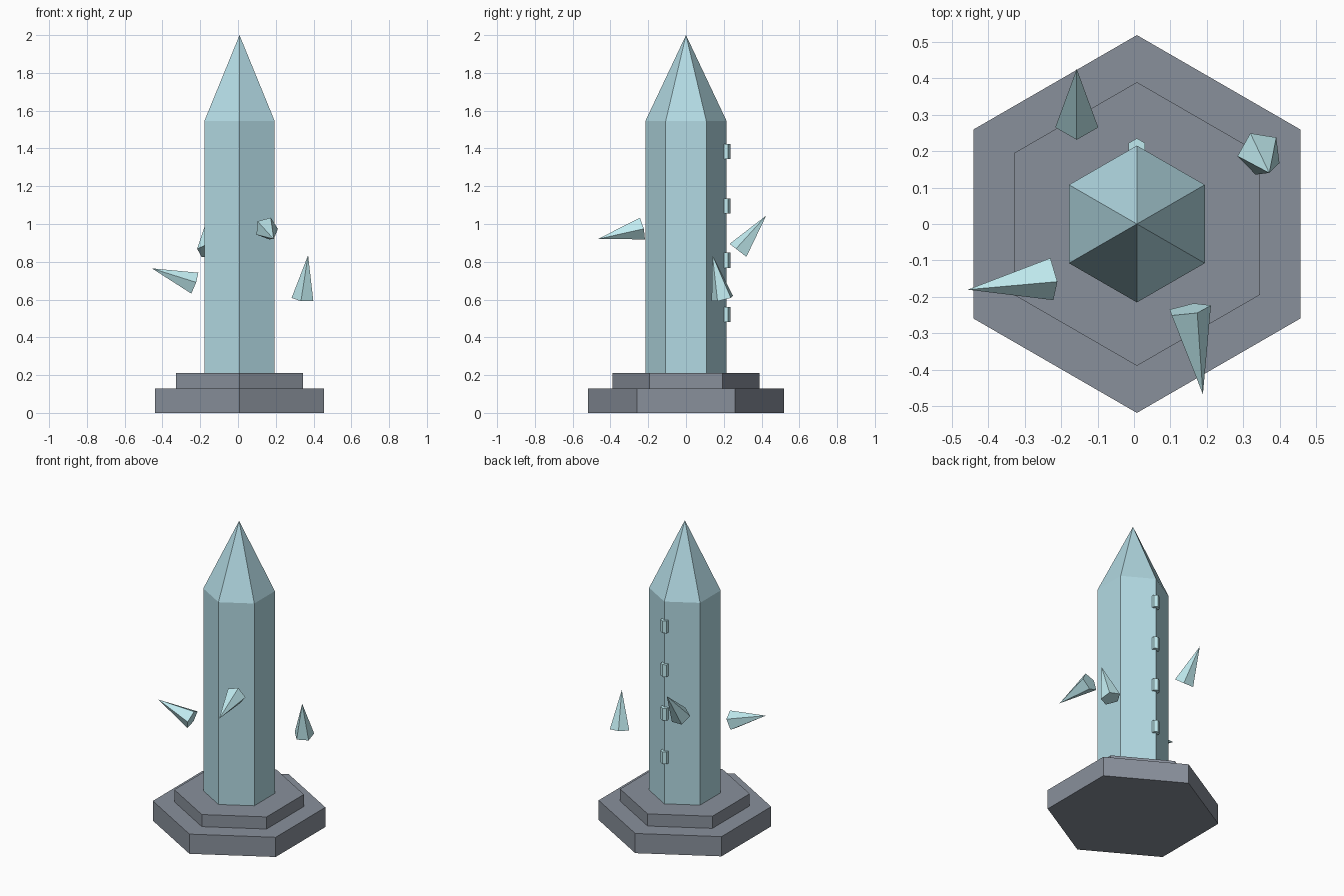
import bpy, bmesh
from math import sin, cos, pi
from mathutils import Vector

if "Cube" in bpy.data.objects:
    bpy.data.objects.remove(bpy.data.objects["Cube"])

CX = 0.008  # axis of the monument


def material(name, color):
    m = bpy.data.materials.new(name)
    m.diffuse_color = (*color, 1)
    m.use_nodes = True
    m.node_tree.nodes["Principled BSDF"].inputs["Base Color"].default_value = m.diffuse_color
    return m


STONE = material("stone", (0.25, 0.28, 0.33))
CRYSTAL = material("crystal", (0.45, 0.70, 0.77))
PALE = material("pale_crystal", (0.53, 0.83, 0.87))


def make(name, bm, mat):
    bmesh.ops.recalc_face_normals(bm, faces=bm.faces)
    me = bpy.data.meshes.new(name)
    bm.to_mesh(me)
    bm.free()
    me.materials.append(mat)
    ob = bpy.data.objects.new(name, me)
    bpy.context.collection.objects.link(ob)
    return ob


def hexagon(r, z, y=0.0):
    return [(CX + r * sin(i * pi / 3), y + r * cos(i * pi / 3), z) for i in range(6)]


def hex_prism(name, r, z0, z1, mat, y=0.0, apex=None):
    """Hexagonal prism with corners on the y axis, optionally ending in a point."""
    bm = bmesh.new()
    lo = [bm.verts.new(p) for p in hexagon(r, z0, y)]
    hi = [bm.verts.new(p) for p in hexagon(r, z1, y)]
    bm.faces.new(lo)
    tip = bm.verts.new((CX, y, apex)) if apex else None
    for i in range(6):
        j = (i + 1) % 6
        bm.faces.new((lo[i], lo[j], hi[j], hi[i]))
        if tip:
            bm.faces.new((hi[i], hi[j], tip))
    if not tip:
        bm.faces.new(hi)
    return make(name, bm, mat)


def shard(name, base, tip, corner, r=0.062):
    """Five-sided spike; corner fixes the roll of the base."""
    base, tip, corner = Vector(base), Vector(tip), Vector(corner)
    axis = (tip - base).normalized()
    u = corner - base
    u = (u - axis * u.dot(axis)).normalized()
    v = axis.cross(u)
    bm = bmesh.new()
    ring = [bm.verts.new(base + r * (u * cos(a) + v * sin(a)))
            for a in (2 * pi * i / 5 for i in range(5))]
    top = bm.verts.new(tip)
    bm.faces.new(ring)
    for i in range(5):
        bm.faces.new((ring[i], ring[(i + 1) % 5], top))
    return make(name, bm, mat=PALE)


# Stepped base
hex_prism("base_lower", 0.518, 0.0, 0.13, STONE)
hex_prism("base_upper", 0.389, 0.13, 0.21, STONE)

# Pointed column
hex_prism("column", 0.215, 0.21, 1.545, CRYSTAL, apex=2.0)

# Small studs up the back corner
for i in range(4):
    z = 0.52 + i * 0.288
    hex_prism(f"stud_{i + 1}", 0.026, z - 0.04, z + 0.04, PALE, y=0.209)

# Floating shards
shard("shard_left", (-0.232, -0.148, 0.685), (-0.456, -0.180, 0.765), (-0.21, -0.158, 0.742))
shard("shard_front", (0.150, -0.234, 0.977), (0.189, -0.467, 0.920), (0.21, -0.222, 0.975))
shard("shard_back", (-0.157, 0.280, 0.857), (-0.157, 0.425, 1.045), (-0.157, 0.23, 0.895))
shard("shard_right", (0.345, 0.195, 0.604), (0.371, 0.140, 0.835), (0.32, 0.247, 0.62))
